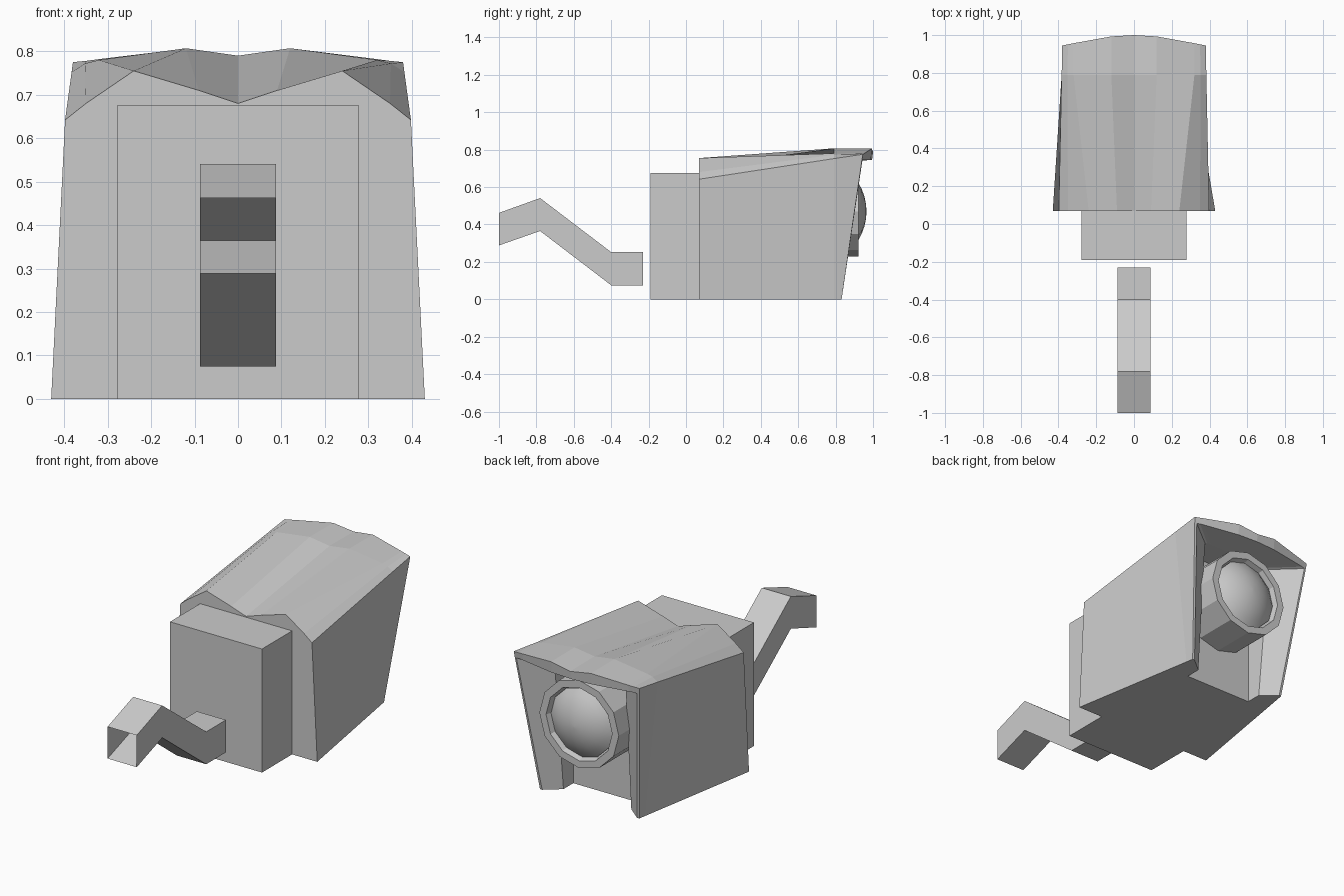
import bpy, bmesh, math

if "Cube" in bpy.data.objects:
    bpy.data.objects.remove(bpy.data.objects["Cube"])


def make(name, bm):
    bmesh.ops.remove_doubles(bm, verts=bm.verts, dist=1e-5)
    bmesh.ops.recalc_face_normals(bm, faces=bm.faces)
    me = bpy.data.meshes.new(name)
    bm.to_mesh(me)
    bm.free()
    ob = bpy.data.objects.new(name, me)
    bpy.context.collection.objects.link(ob)
    return ob


def bridge(bm, a, b, closed=False):
    n = len(a)
    for i in range(n if closed else n - 1):
        j = (i + 1) % n
        bm.faces.new((a[i], a[j], b[j], b[i]))


# Housing: half sections from roof centre to bottom edge, mirrored and bridged
sections = [
    # outer shell: back, roof crest, front edge
    [(0, .07, .68), (.09, .07, .71), (.24, .07, .755), (.35, .07, .68), (.398, .07, .642), (.43, .07, 0)],
    [(0, .79, .79), (.12, .79, .807), (.32, .79, .78), (.352, .79, .772), (.383, .79, .752), (.307, .79, 0)],
    [(0, 1, .788), (.12, .993, .806), (.32, .957, .782), (.35, .951, .778), (.38, .945, .775), (.30, .832, 0)],
    # fascia and rim, then splayed opening, then recess
    [(0, .995, .745), (.12, .988, .745), (.32, .952, .745), (.345, .947, .745), (.365, .943, .742), (.287, .832, 0)],
    [(0, .83, .735), (.09, .83, .735), (.17, .83, .735), (.2, .83, .735), (.215, .83, .73), (.205, .765, 0)],
    [(0, .68, .73), (.09, .68, .73), (.17, .68, .73), (.19, .68, .73), (.205, .68, .725), (.205, .68, 0)],
]
bm = bmesh.new()
rows = []
for s in sections:
    pts = [(-x, y, z) for x, y, z in reversed(s[1:])] + s
    rows.append([bm.verts.new(p) for p in pts])
for a, b in zip(rows, rows[1:]):
    bridge(bm, a, b)
bm.faces.new(rows[0])
bm.faces.new(rows[-1])
bm.faces.new([r[0] for r in rows] + [r[-1] for r in reversed(rows)])
make("camera_housing", bm)

# Rear box
bm = bmesh.new()
bmesh.ops.create_cube(bm, size=1)
for v in bm.verts:
    v.co = (v.co.x * .556, -.06 + v.co.y * .26, .3375 + v.co.z * .675)
make("rear_box", bm)

# Bent mounting arm: square tube with open ends
bm = bmesh.new()
path = [(-1, .288, .462), (-.78, .365, .541), (-.4, .075, .252), (-.23, .075, .252)]
loops = [[bm.verts.new(p) for p in ((-.088, y, lo), (.088, y, lo), (.088, y, hi), (-.088, y, hi))]
         for y, lo, hi in path]
for a, b in zip(loops, loops[1:]):
    bridge(bm, a, b, True)
make("mounting_arm", bm)


# Lens parts are turned around the y axis
def lathe(name, profile, z=.47, n=12):
    bm = bmesh.new()
    rings = [[bm.verts.new((r * math.cos(2 * math.pi * i / n), y, z + r * math.sin(2 * math.pi * i / n)))
              for i in range(n)] for r, y in profile]
    for a, b in zip(rings, rings[1:]):
        bridge(bm, a, b, True)
    bm.faces.new(rings[-1])
    return make(name, bm)


lathe("lens_barrel", [(.24, .68), (.24, .923), (.2, .923), (.185, .87)])
R = .293
dome = lathe("lens_glass", [(R * math.sin(math.radians(t)), .965 - R + R * math.cos(math.radians(t)))
                            for t in (40, 32, 24, 16, 8, 1)])
for p in dome.data.polygons:
    p.use_smooth = True
